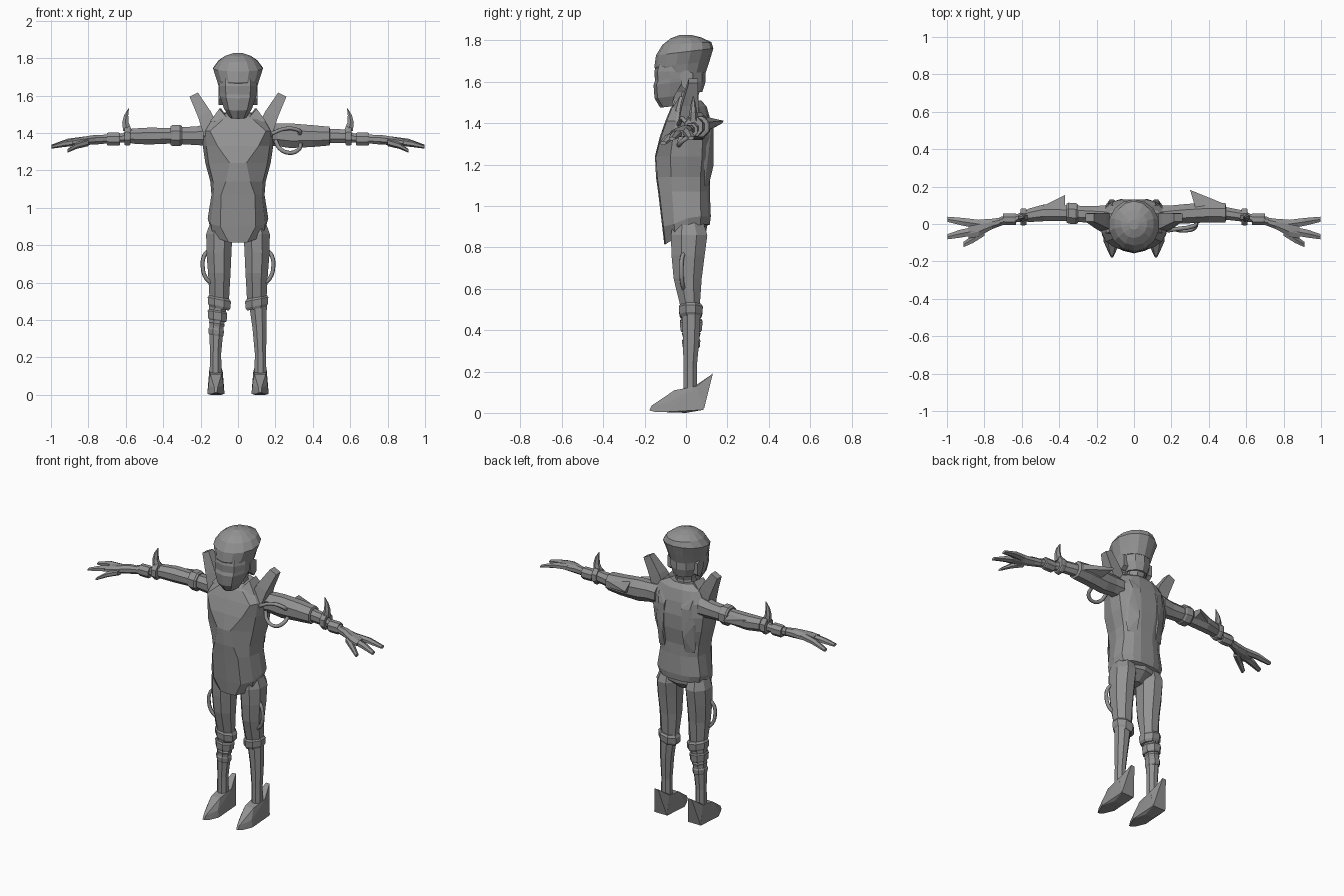
import bpy, bmesh, math

grey = bpy.data.materials.new("armour grey")
grey.diffuse_color = (0.29, 0.29, 0.29, 1)


def finish(name, bm):
    bmesh.ops.recalc_face_normals(bm, faces=bm.faces)
    me = bpy.data.meshes.new(name)
    bm.to_mesh(me)
    bm.free()
    me.materials.append(grey)
    ob = bpy.data.objects.new(name, me)
    bpy.context.collection.objects.link(ob)
    return ob


def loft(name, rings):
    """Skin a list of equal-length point rings and cap both ends."""
    bm = bmesh.new()
    vs = [[bm.verts.new(p) for p in r] for r in rings]
    n = len(rings[0])
    for a, b in zip(vs, vs[1:]):
        for i in range(n):
            j = (i + 1) % n
            bm.faces.new((a[i], a[j], b[j], b[i]))
    bm.faces.new(vs[0][::-1])
    bm.faces.new(vs[-1])
    return finish(name, bm)


def limb(name, secs, axis="x", n=8):
    """Sections (x, y, z, radius_a, radius_b) across the x or z axis."""
    rings = []
    for x, y, z, ra, rb in secs:
        k = 1 / math.cos(math.pi / n)
        r = []
        for i in range(n):
            t = 2 * math.pi * (i + 0.5) / n
            a, b = ra * k * math.cos(t), rb * k * math.sin(t)
            r.append((x, y + a, z + b) if axis == "x" else (x + a, y + b, z))
        rings.append(r)
    return loft(name, rings)


def mirrored_ring(half, z):
    """Half outline from front centre to back centre, z may depend on x and y."""
    pts = half + [(-x, y) for x, y in half[-2:0:-1]]
    return [(x, y, z(x, y)) for x, y in pts]


def tube(name, pts, r):
    cu = bpy.data.curves.new(name, "CURVE")
    cu.dimensions = "3D"
    cu.bevel_depth, cu.bevel_resolution, cu.resolution_u = r, 1, 4
    cu.use_fill_caps = True
    sp = cu.splines.new("BEZIER")
    sp.bezier_points.add(len(pts) - 1)
    for bp, p in zip(sp.bezier_points, pts):
        bp.co = p
        bp.handle_left_type = bp.handle_right_type = "AUTO"
    cu.materials.append(grey)
    bpy.context.collection.objects.link(bpy.data.objects.new(name, cu))


def hull(name, pts):
    bm = bmesh.new()
    for p in pts:
        bm.verts.new(p)
    bmesh.ops.convex_hull(bm, input=bm.verts)
    return finish(name, bm)


# Torso shell: z, half width, front y, back y, front plate half width, front drop
rings = []
for z, w, yf, yb, fw, drop in [
        (0.91, 0.148, -0.105, 0.115, 0.05, 0.095), (0.95, 0.162, -0.115, 0.12, 0.095, 0.05),
        (1.07, 0.142, -0.135, 0.115, 0.09, 0), (1.14, 0.148, -0.145, 0.115, 0.065, 0),
        (1.24, 0.175, -0.15, 0.13, 0.045, 0), (1.33, 0.188, -0.128, 0.132, 0.11, 0),
        (1.41, 0.19, -0.10, 0.12, 0.15, 0), (1.48, 0.15, -0.075, 0.10, 0.08, 0.01),
        (1.51, 0.09, -0.055, 0.075, 0.04, 0.02)]:
    half = [(0, yf), (fw, yf + 0.006), (w * 0.9, yf * 0.5), (w, 0.01),
            (w * 0.93, yb * 0.6), (w * 0.6, yb - 0.012), (w * 0.3, yb), (0, yb)]
    rings.append(mirrored_ring(half, lambda x, y: z - drop * min(1, max(0, (0.03 - y) / 0.12))))
loft("torso", rings)
limb("pelvis", [(0, 0.0, 0.83, 0.045, 0.04), (0, 0.01, 0.88, 0.12, 0.085),
                (0, 0.01, 0.95, 0.14, 0.09)], "z", 10)

# Head and neck
limb("neck", [(0, 0.0, 1.44, 0.07, 0.07), (0, 0.0, 1.52, 0.055, 0.055),
              (0, 0.01, 1.58, 0.06, 0.065)], "z")
limb("head", [(0, 0.01, 1.55, 0.065, 0.065), (0, 0.005, 1.60, 0.085, 0.085),
              (0, 0.0, 1.70, 0.095, 0.09)], "z", 10)
# Face visor: z, half width, front y, back y
visor = []
for z, w, yf, yb in [(1.475, 0.045, -0.125, -0.07), (1.52, 0.075, -0.152, -0.055),
                     (1.585, 0.097, -0.157, -0.015), (1.605, 0.1, -0.15, -0.005),
                     (1.65, 0.103, -0.153, 0.0), (1.70, 0.1, -0.14, 0.0)]:
    visor.append(mirrored_ring([(0, yf), (w * 0.65, yf + 0.015), (w, yf * 0.5), (w, yb), (0, yb)],
                               lambda x, y: z + 0.12 * (y - yf) * (z < 1.65)))
loft("face_visor", visor)
# Helmet cap, dipping toward the front: z, half width, front y, back y, tilt
cap = []
for z, w, yf, yb, tilt in [
        (1.645, 0.105, -0.14, 0.095, 0.0), (1.685, 0.116, -0.153, 0.113, 0.1),
        (1.745, 0.136, -0.145, 0.132, 0.12), (1.785, 0.108, -0.115, 0.122, 0.06),
        (1.812, 0.07, -0.075, 0.075, 0.03), (1.827, 0.025, -0.03, 0.025, 0)]:
    c = (yf + yb) / 2
    half = [(w * math.sin(a), c - (yb - yf) / 2 * math.cos(a))
            for a in [math.pi * i / 7 for i in range(8)]]
    half[0], half[-1] = (0, yf), (0, yb)
    cap.append(mirrored_ring(half, lambda x, y: z + tilt * (y - c)))
loft("helmet", cap)

for s in (-1, 1):
    # Back panels and ear pads
    hull("back_panel", [(s * x, y, z) for x, y, z in [
        (0.05, 0.11, 1.43), (0.12, 0.10, 1.44), (0.15, 0.085, 1.3), (0.125, 0.09, 1.1),
        (0.07, 0.11, 1.1), (0.06, 0.132, 1.38), (0.11, 0.12, 1.38),
        (0.13, 0.112, 1.28), (0.07, 0.134, 1.2)]])
    hull("ear_pad", [(s * x, y, z) for x in (0.075, 0.105) for y, z in
                     [(-0.02, 1.58), (-0.03, 1.64), (0.0, 1.66), (0.035, 1.64),
                      (0.035, 1.57), (0.01, 1.55)]])

    # Collar flaps and shoulder horns
    hull("collar_flap", [(s * x, y, z) for x, y, z in [
        (0.05, -0.07, 1.47), (0.10, -0.03, 1.53), (0.09, 0.05, 1.53),
        (0.15, -0.05, 1.46), (0.15, 0.06, 1.46), (0.06, 0.04, 1.46)]])
    loft("shoulder_horn", [[(s * (x + dx), y + dy, z + dz) for dx, dy, dz in
                            [(-w, -d, w * .5), (w, -d, -w * .5), (w, d, -w * .5), (-w, d, w * .5)]]
                           for x, y, z, w, d in [(0.14, 0.01, 1.40, 0.04, 0.05),
                                                 (0.18, 0.02, 1.50, 0.033, 0.04),
                                                 (0.237, 0.035, 1.605, 0.022, 0.022)]])

    # Legs
    limb("thigh", [(s * 0.095, 0.01, 0.93, 0.05, 0.07), (s * 0.1, 0.015, 0.86, 0.07, 0.088),
                   (s * 0.102, 0.01, 0.76, 0.067, 0.08), (s * 0.1, 0.008, 0.65, 0.06, 0.068),
                   (s * 0.1, 0.02, 0.51, 0.052, 0.046)], "z")
    knee = limb("knee_band", [(s * 0.1, 0.023, 0.46, 0.05, 0.048), (s * 0.1, 0.023, 0.475, 0.06, 0.055),
                              (s * 0.1, 0.023, 0.51, 0.062, 0.058), (s * 0.1, 0.023, 0.523, 0.053, 0.05)], "z")
    for v in knee.data.vertices:
        v.co.z += s * 0.2 * (v.co.x - s * 0.1)
    limb("shin", [(s * 0.106, 0.025, 0.49, 0.048, 0.045), (s * 0.115, 0.025, 0.36, 0.038, 0.04),
                  (s * 0.12, 0.02, 0.22, 0.03, 0.032), (s * 0.12, 0.02, 0.08, 0.032, 0.032)], "z")
    tube("thigh_hose", [(s * 0.155, -0.01, 0.775), (s * 0.18, -0.02, 0.745),
                        (s * 0.189, -0.022, 0.69), (s * 0.172, -0.018, 0.625),
                        (s * 0.14, -0.01, 0.595)], 0.011)
    # Pointed shoe with raised heel fin
    hull("shoe", [(s * (0.118 + i * w), y, z) for i in (-1, 1) for w, y, z in [
        (0.006, -0.178, 0.012), (0.008, -0.165, 0.036), (0.046, -0.09, 0.005), (0.04, -0.09, 0.05),
        (0.03, -0.055, 0.11), (0.036, 0.05, 0.128), (0.045, 0.085, 0.015), (0.02, -0.15, 0.005),
        (0.03, 0.0, 0.0)]])
    hull("heel_fin", [(s * (0.118 + i * w), y, z) for i in (-1, 1) for w, y, z in [
        (0.036, 0.0, 0.10), (0.036, 0.05, 0.128), (0.012, 0.13, 0.19), (0.01, 0.122, 0.16),
        (0.044, 0.087, 0.02)]])

    # Forearm, wrist bands and spike
    limb("forearm", [(s * 0.47, 0.06, 1.383, 0.035, 0.038), (s * 0.58, 0.043, 1.383, 0.03, 0.036),
                     (s * 0.62, 0.033, 1.372, 0.022, 0.024), (s * 0.72, 0.015, 1.367, 0.022, 0.024)])
    for x0, x1, y, z, r in [(0.575, 0.608, 0.038, 1.383, 0.05), (0.63, 0.70, 0.025, 1.367, 0.035)]:
        limb("arm_band", [(s * x0, y, z, r * .85, r * .9), (s * (x0 + .008), y, z, r * .9, r),
                          (s * (x1 - .008), y, z, r * .9, r), (s * x1, y, z, r * .85, r * .9)])
    limb("arm_spike", [(s * 0.590, 0.035, 1.41, 0.024, 0.022), (s * 0.602, 0.035, 1.455, 0.017, 0.016),
                       (s * 0.598, 0.035, 1.495, 0.011, 0.010), (s * 0.585, 0.035, 1.53, 0.002, 0.002)],
         "z", 6)

    # Hand: palm and three fingers
    limb("palm", [(s * 0.70, 0.015, 1.366, 0.02, 0.022), (s * 0.76, 0.0, 1.364, 0.028, 0.026),
                  (s * 0.83, -0.022, 1.357, 0.045, 0.022), (s * 0.885, -0.035, 1.35, 0.042, 0.016)])
    for a, b, c in [((0.82, -0.002, 1.36), (0.91, 0.011, 1.352), (0.997, 0.025, 1.328)),
                    ((0.84, -0.035, 1.355), (0.93, -0.052, 1.342), (0.998, -0.068, 1.325)),
                    ((0.80, -0.04, 1.35), (0.86, -0.08, 1.333), (0.912, -0.11, 1.304))]:
        limb("finger", [(s * x, y, z, ra, rb) for (x, y, z), ra, rb in
                        ((a, .023, .018), (b, .021, .015), (c, .014, .008))], "x", 6)

# Right arm: sleeve, band and elbow fin
limb("right_upper_arm", [(-0.15, 0.04, 1.39, 0.06, 0.06), (-0.22, 0.05, 1.385, 0.045, 0.05),
                         (-0.36, 0.058, 1.385, 0.042, 0.042), (-0.48, 0.06, 1.383, 0.045, 0.045),
                         (-0.57, 0.045, 1.383, 0.035, 0.04)])
limb("right_arm_band", [(-0.30, 0.055, 1.386, 0.05, 0.05), (-0.31, 0.055, 1.386, 0.056, 0.057),
                        (-0.35, 0.058, 1.386, 0.056, 0.057), (-0.36, 0.058, 1.386, 0.05, 0.05)])
hull("right_elbow_fin", [(-0.37, 0.155, 1.40), (-0.375, 0.15, 1.385), (-0.37, 0.06, 1.42), (-0.37, 0.06, 1.35),
                         (-0.50, 0.09, 1.41), (-0.50, 0.09, 1.36), (-0.54, 0.05, 1.40), (-0.54, 0.05, 1.36)])

# Left arm: heavy sleeve with elbow fin and hoses
limb("left_upper_arm", [(0.15, 0.04, 1.39, 0.06, 0.06), (0.21, 0.05, 1.39, 0.05, 0.06),
                        (0.28, 0.055, 1.385, 0.052, 0.066), (0.40, 0.062, 1.383, 0.053, 0.058),
                        (0.488, 0.06, 1.383, 0.052, 0.05), (0.492, 0.06, 1.383, 0.04, 0.04)])
hull("left_elbow_fin", [(0.30, 0.182, 1.412), (0.305, 0.175, 1.40), (0.33, 0.08, 1.435), (0.35, 0.08, 1.35),
                        (0.49, 0.105, 1.405), (0.49, 0.105, 1.365), (0.42, 0.06, 1.43), (0.42, 0.06, 1.34)])
tube("lower_arm_hose", [(0.20, -0.01, 1.36), (0.225, -0.03, 1.315), (0.28, -0.035, 1.293),
                        (0.325, -0.02, 1.312), (0.335, 0.03, 1.345)], 0.011)
tube("upper_arm_hose", [(0.18, -0.035, 1.395), (0.24, -0.025, 1.42), (0.30, -0.016, 1.422),
                        (0.332, 0.0, 1.405), (0.32, 0.02, 1.39)], 0.011)

# Right shin wraps
for z0, z1, x, r in [(0.395, 0.45, -0.11, 0.052), (0.365, 0.39, -0.113, 0.042), (0.315, 0.355, -0.117, 0.042)]:
    wrap = limb("shin_wrap", [(x, 0.025, z0, r * .85, r * .9), (x, 0.025, z0 + .008, r * .95, r),
                              (x, 0.025, z1 - .008, r, r * 1.05), (x, 0.025, z1, r * .9, r * .95)], "z")
    for v in wrap.data.vertices:
        v.co.z -= 0.15 * (v.co.x - x)
